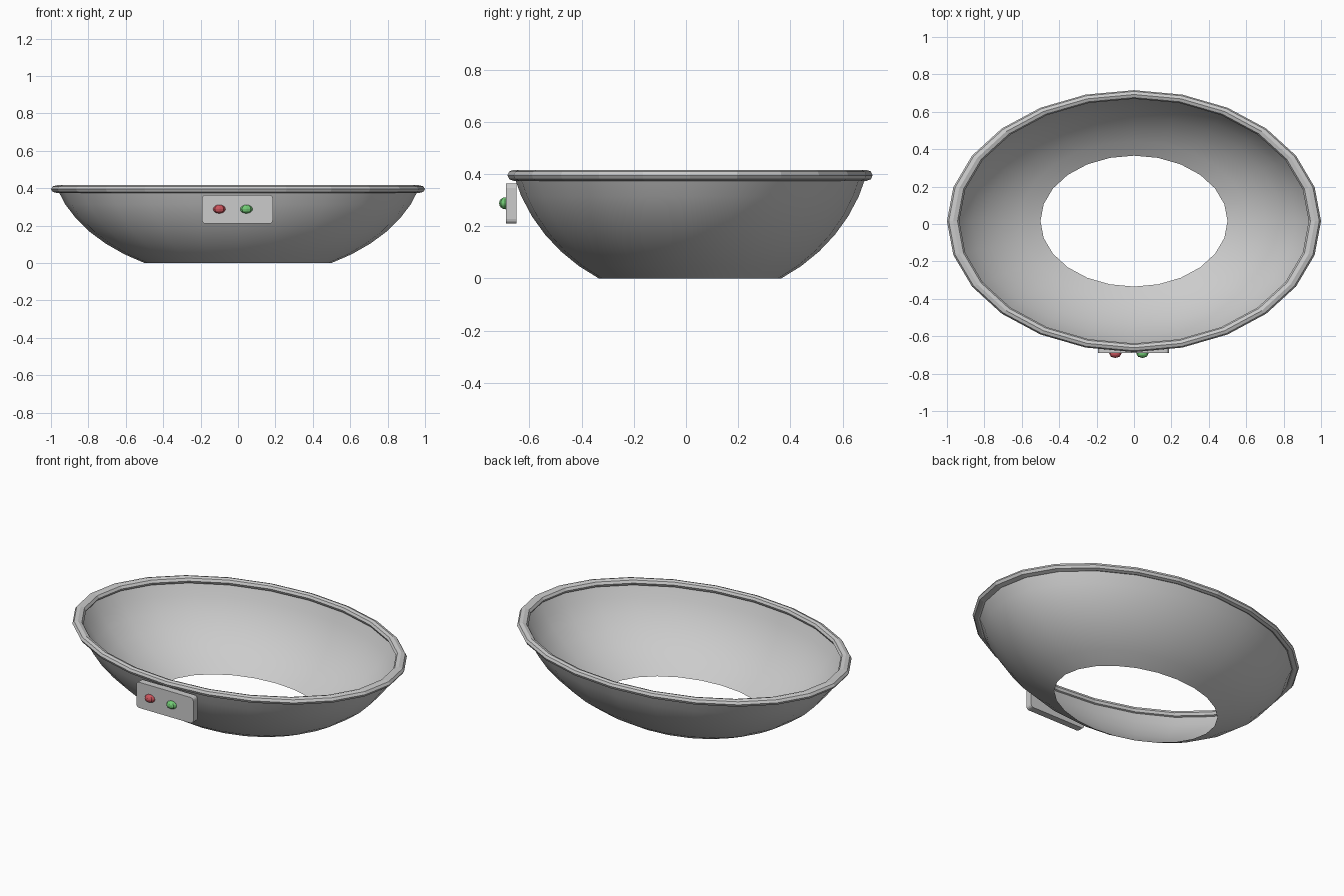
import bpy, bmesh, math
from mathutils import Matrix

cube = bpy.data.objects.get("Cube")
if cube:
    bpy.data.objects.remove(cube, do_unlink=True)

SY, SZ, CY = 0.70, 0.65, 0.0155   # oval squash and centre
SEGS = 24


def material(name, rgb):
    m = bpy.data.materials.new(name)
    m.use_nodes = True
    m.diffuse_color = (*rgb, 1)
    m.node_tree.nodes["Principled BSDF"].inputs["Base Color"].default_value = (*rgb, 1)
    return m


grey = material("grey", (0.60, 0.60, 0.60))
red = material("red", (0.60, 0.09, 0.11))
green = material("green", (0.17, 0.60, 0.18))


def finish(name, bm, mat, smooth_angle=None):
    bmesh.ops.recalc_face_normals(bm, faces=bm.faces)
    me = bpy.data.meshes.new(name)
    bm.to_mesh(me)
    bm.free()
    me.materials.append(mat)
    ob = bpy.data.objects.new(name, me)
    bpy.context.collection.objects.link(ob)
    if smooth_angle:
        bpy.ops.object.select_all(action="DESELECT")
        ob.select_set(True)
        bpy.context.view_layer.objects.active = ob
        bpy.ops.object.shade_smooth_by_angle(angle=math.radians(smooth_angle))
    return ob


def oval_lathe(profile, closed):
    """Sweep (radius, z) points round the oval."""
    bm = bmesh.new()
    rings = []
    for r, z in profile:
        rings.append([bm.verts.new((r * math.cos(a), CY + SY * r * math.sin(a), z))
                      for a in (2 * math.pi * i / SEGS for i in range(SEGS))])
    pairs = list(zip(rings, rings[1:]))
    if closed:
        pairs.append((rings[-1], rings[0]))
    for lo, hi in pairs:
        for i in range(SEGS):
            j = (i + 1) % SEGS
            bm.faces.new((lo[i], lo[j], hi[j], hi[i]))
    return bm


# Bowl: band of a flattened sphere, open at top and bottom
base = math.cos(math.radians(30))
bowl = [(math.sin(a), SZ * (base - math.cos(a)))
        for a in (math.radians(30 + 7.5 * i) for i in range(7))]
finish("bowl", oval_lathe(bowl, False), grey, 40)

# Rim: flattened ring on the upper edge
rim = [(0.967 + 0.033 * math.cos(a), 0.395 + 0.021 * math.sin(a))
       for a in (math.pi / 4 * i for i in range(8))]
finish("rim", oval_lathe(rim, True), grey)

# Control panel with rounded corners
bm = bmesh.new()
bmesh.ops.create_cube(bm, size=1, matrix=Matrix.Translation((-0.003, -0.67, 0.287))
                      @ Matrix.Diagonal((0.378, 0.04, 0.154, 1)))
corners = [e for e in bm.edges if abs(e.verts[0].co.y - e.verts[1].co.y) > 0.01]
bmesh.ops.bevel(bm, geom=corners, offset=0.018, segments=3, profile=0.5, affect="EDGES")
finish("control_panel", bm, grey)

# Knobs: small flattened balls
for name, x, mat in (("red_knob", -0.10, red), ("green_knob", 0.045, green)):
    bm = bmesh.new()
    bmesh.ops.create_uvsphere(bm, u_segments=8, v_segments=8, radius=1,
                              matrix=Matrix.Translation((x, -0.693, 0.288))
                              @ Matrix.Diagonal((0.033, 0.0235, 0.023, 1)))
    finish(name, bm, mat)
